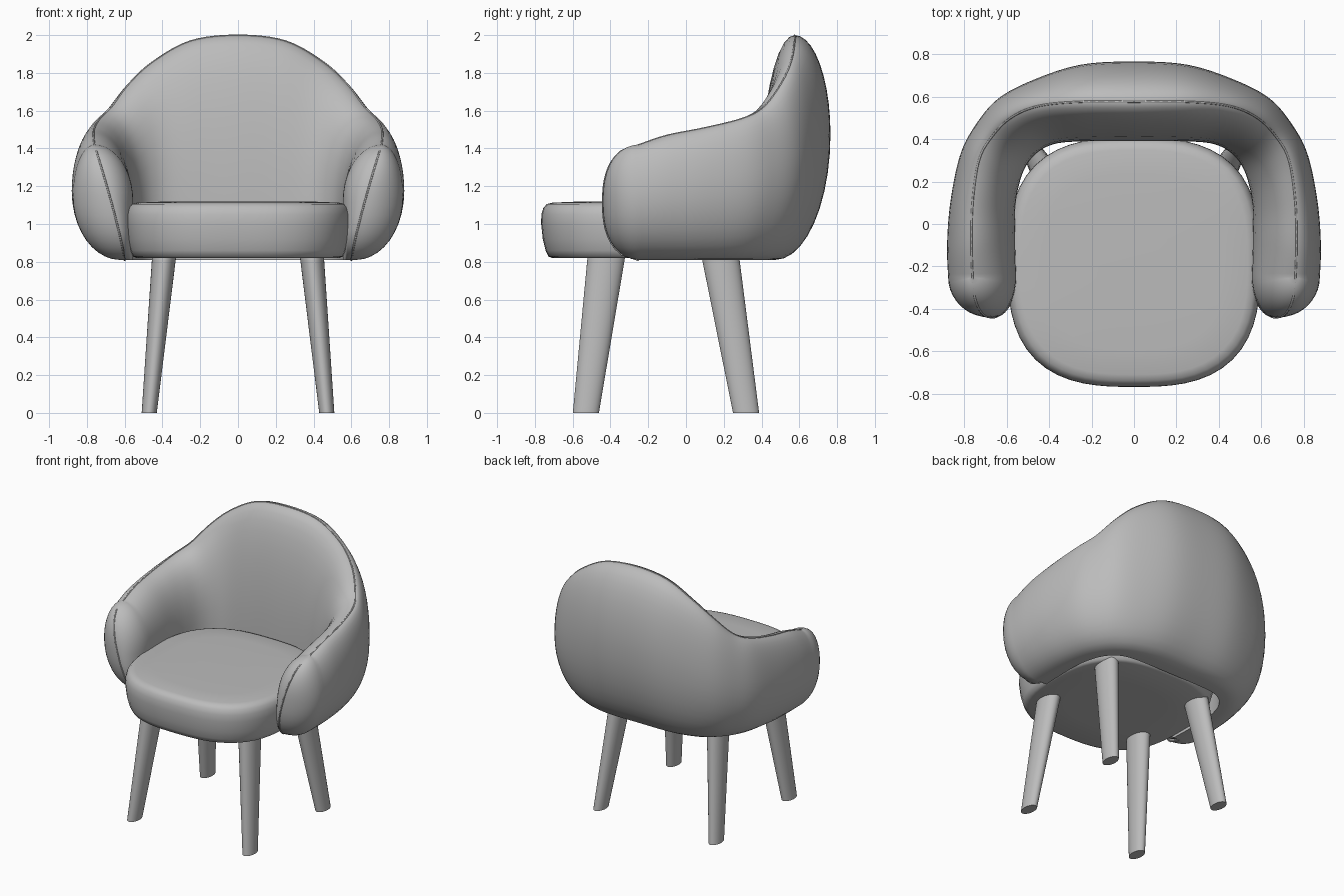
import bpy
import bmesh
from math import sin, cos, pi, sqrt
from mathutils import Vector

cube = bpy.data.objects.get("Cube")
if cube:
    bpy.data.objects.remove(cube, do_unlink=True)

grey = bpy.data.materials.new("plain grey")
grey.use_nodes = True
colour = (0.5, 0.5, 0.5, 1)
grey.diffuse_color = colour
grey.node_tree.nodes["Principled BSDF"].inputs["Base Color"].default_value = colour

BOTTOM = 0.81
SEAT_TOP = 1.12


def add_object(name, data):
    obj = bpy.data.objects.new(name, data)
    bpy.context.collection.objects.link(obj)
    data.materials.append(grey)
    return obj


def loft(name, rings, cap_start=False, cap_end=False):
    """Skin closed rings of equal length into one smooth object."""
    bm = bmesh.new()
    loops = [[bm.verts.new(p) for p in ring] for ring in rings]
    for a, b in zip(loops, loops[1:]):
        for i in range(len(a)):
            j = (i + 1) % len(a)
            bm.faces.new((a[i], a[j], b[j], b[i]))
    if cap_start:
        bm.faces.new(loops[0][::-1])
    if cap_end:
        bm.faces.new(loops[-1])
    bmesh.ops.remove_doubles(bm, verts=bm.verts, dist=0.0003)
    bmesh.ops.recalc_face_normals(bm, faces=bm.faces)
    mesh = bpy.data.meshes.new(name)
    bm.to_mesh(mesh)
    bm.free()
    obj = add_object(name, mesh)
    bpy.ops.object.select_all(action='DESELECT')
    obj.select_set(True)
    bpy.context.view_layer.objects.active = obj
    bpy.ops.object.shade_smooth_by_angle(angle=0.8)
    return obj


def spline(before, a, b, after, t):
    """Catmull-Rom blend of station numbers."""
    return [0.5 * (2 * q + (r - p) * t + (2 * p - 5 * q + 4 * r - s) * t * t
                   + (3 * q - p - 3 * r + s) * t ** 3)
            for p, q, r, s in zip(before, a, b, after)]


# Half shell stations, back centre to arm front:
# seam x y z, widest outer x y, outer bottom x y, inner x y
stations = [
    (0, .575, 2.0, 0, .765, 0, .47, 0, .39),
    (.25, .575, 1.97, .25, .75, .25, .47, .2, .39),
    (.45, .555, 1.86, .47, .68, .42, .43, .36, .38),
    (.58, .5, 1.74, .64, .59, .51, .36, .45, .34),
    (.67, .41, 1.62, .75, .46, .57, .27, .51, .27),
    (.73, .3, 1.56, .82, .32, .6, .18, .545, .17),
    (.76, .1, 1.51, .865, .1, .62, .05, .56, .06),
    (.765, -.1, 1.47, .88, -.1, .625, -.1, .56, -.08),
    (.76, -.25, 1.42, .875, -.25, .62, -.25, .555, -.25),
]
mirrored = [-v if i in (0, 3, 5, 7) else v for i, v in enumerate(stations[1])]
padded = [mirrored] + stations + [stations[-1]]
STEPS = 6
smooth_stations = [spline(*padded[i:i + 4], k / STEPS)
                   for i in range(len(stations) - 1) for k in range(STEPS)]
smooth_stations.append(stations[-1])


def section(st):
    """Padded cross-section: inner wall, rounded top, bulging outside."""
    seam = Vector(st[0:3])
    wide_z = BOTTOM + 0.56 * (seam.z - BOTTOM)
    wide = Vector((st[3], st[4], wide_z))
    low = Vector((st[5], st[6], BOTTOM))
    inner = Vector((st[7], st[8], SEAT_TOP))
    pts = [Vector((inner.x, inner.y, BOTTOM + (SEAT_TOP - BOTTOM) * k / 4))
           for k in range(4)]

    def quarter(rim, pole, n, from_rim):
        # quarter ellipse, vertical at the rim and level at the pole
        for k in range(n):
            a = (k if from_rim else n - k) / n * pi / 2
            p = pole.lerp(rim, cos(a))
            p.z = rim.z + (pole.z - rim.z) * sin(a)
            pts.append(p)

    quarter(inner, seam, 10, True)
    quarter(wide, seam, 10, False)
    quarter(wide, low, 10, True)
    pts.append(low)
    return pts


arm_y = stations[-1][1]
arm_top = stations[-1][2]


def arm_front(z):
    """Point of the arm's front ridge at height z."""
    u = min(max((z - BOTTOM) / (arm_top - BOTTOM), 0), 1)
    reach = 0.19 * sqrt(max(0, 1 - abs(2 * u - 1) ** 2.5))
    return Vector((0.6 + 0.16 * u ** 1.2, arm_y - reach, z))


# Wrap-around backrest and arms
rings = [section(st) for st in smooth_stations]
arm_end = rings[-1]
for k in range(1, 11):
    a = k / 10 * pi / 2
    ring = []
    for p in arm_end:
        tip = arm_front(p.z)
        ring.append(Vector((tip.x + (p.x - tip.x) * cos(a),
                            p.y + (tip.y - p.y) * sin(a), p.z)))
    rings.append(ring)
shell = loft("backrest_and_arms", rings)
mirror = shell.modifiers.new("mirror", 'MIRROR')
mirror.merge_threshold = 0.001

# Fine seam along the rim and down the arm fronts
half = [Vector(st[:3]) for st in smooth_stations]
half += [arm_front(BOTTOM + (arm_top - BOTTOM) * (1 - k / 20)) for k in range(1, 21)]
path = [Vector((-p.x, p.y, p.z)) for p in half[:0:-1]] + half
curve = bpy.data.curves.new("seam_piping", 'CURVE')
curve.dimensions = '3D'
curve.bevel_depth = 0.005
curve.bevel_resolution = 1
line = curve.splines.new('POLY')
line.points.add(len(path) - 1)
for point, p in zip(line.points, path):
    point.co = (p.x, p.y, p.z - 0.002, 1)
add_object("seam_piping", curve)


# Seat cushion
def rounded_outline(scale, z, n=64):
    ring = []
    for i in range(n):
        c, s = cos(2 * pi * i / n), sin(2 * pi * i / n)
        r = scale * (abs(c) ** 2.8 + abs(s) ** 2.8) ** (-1 / 2.8)
        ring.append((0.595 * r * c, -0.18 + 0.587 * r * s, z))
    return ring


cushion = [(.5, .82), (.9, .82), (.935, .828), (.96, .86), (.985, .92), (1, 1.0),
           (.998, 1.05), (.98, 1.085), (.95, 1.105), (.9, 1.113), (.7, 1.118), (.3, SEAT_TOP)]
loft("seat_cushion", [rounded_outline(s, z) for s, z in cushion], True, True)


# Splayed, tapered oval legs
def leg(name, foot, top):
    rings = []
    for (x, y), z, rx, ry in ((foot, 0, .04, .069), (top, .84, .064, .1)):
        rings.append([(x + rx * cos(a), y + ry * sin(a), z)
                      for a in (2 * pi * i / 32 for i in range(32))])
    loft(name, rings, True, True)


for side, sx in (("left", 1), ("right", -1)):
    leg("front_leg_" + side, (sx * .47, -.53), (sx * .39, -.42))
    leg("back_leg_" + side, (sx * .47, .318), (sx * .39, .18))
